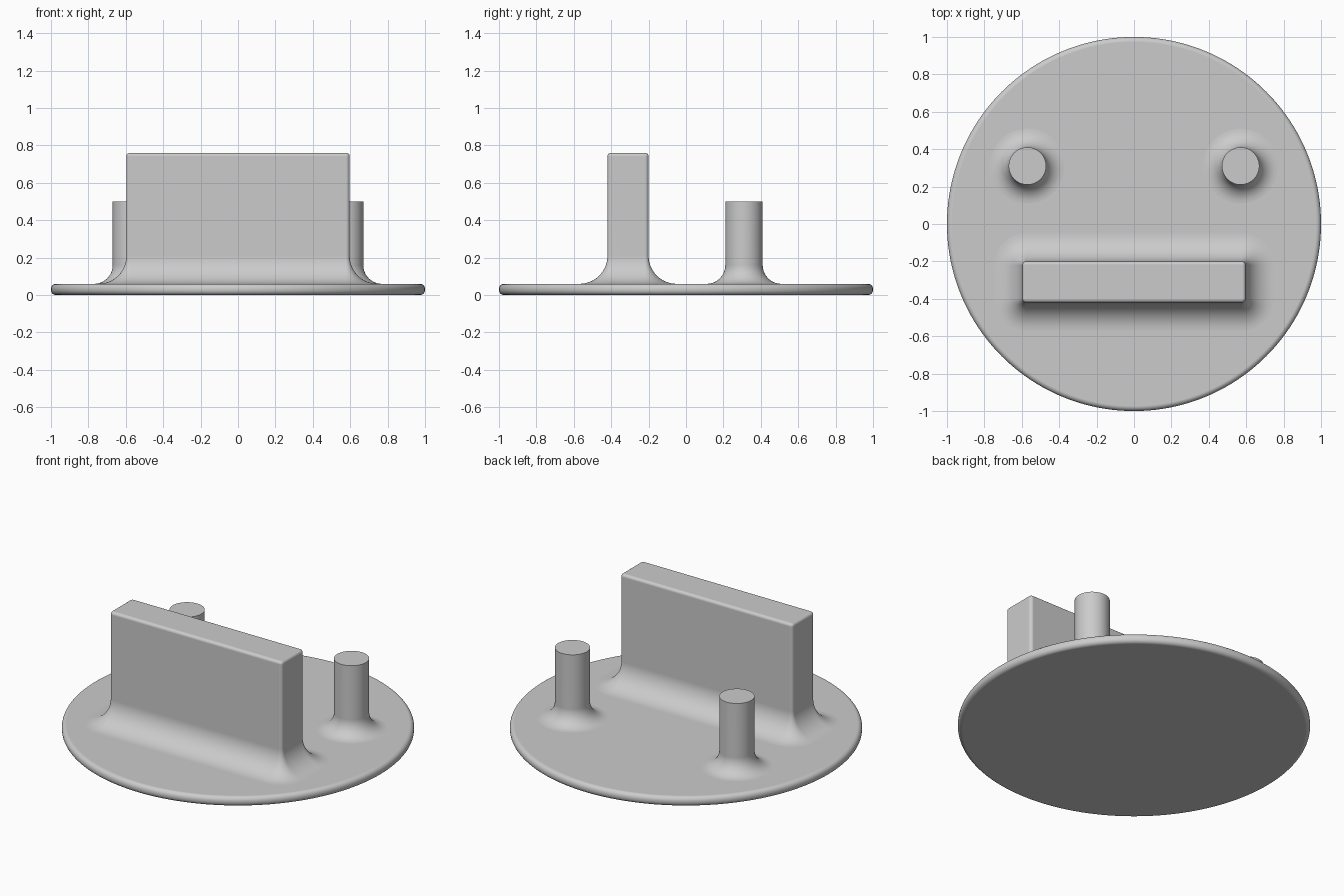
import bpy
import bmesh
from math import sin, cos, pi, radians

cube = bpy.data.objects.get("Cube")
if cube:
    bpy.data.objects.remove(cube, do_unlink=True)

# Single grey material
GREY = (0.6, 0.6, 0.6, 1.0)
grey = bpy.data.materials.new("plain_grey")
grey.use_nodes = True
grey.diffuse_color = GREY
grey.node_tree.nodes["Principled BSDF"].inputs["Base Color"].default_value = GREY


def arc(cr, cz, radius, start, end, steps=10):
    """Profile points (radius, height) along an arc, angles in degrees."""
    angles = [radians(start + (end - start) * i / steps) for i in range(steps + 1)]
    return [(cr + radius * cos(a), cz + radius * sin(a)) for a in angles]


def outline(core_x, core_y, radius, steps):
    """Rectangle core grown outwards by a radius, with round corners."""
    points = []
    for quarter, (sx, sy) in enumerate([(1, 1), (-1, 1), (-1, -1), (1, -1)]):
        count = steps + 1 if core_x else steps
        for i in range(count):
            a = (quarter + i / steps) * pi / 2
            points.append((sx * core_x + radius * cos(a), sy * core_y + radius * sin(a)))
    return points


def loft(name, profile, centre=(0, 0), core=(0, 0), steps=16):
    """Sweep a (radius, height) profile, bottom to top, round a core."""
    bm = bmesh.new()
    rings = []
    for radius, z in profile:
        rings.append([bm.verts.new((x, y, z)) for x, y in outline(*core, radius, steps)])
    for low, high in zip(rings, rings[1:]):
        for i in range(len(low)):
            j = (i + 1) % len(low)
            bm.faces.new((low[i], low[j], high[j], high[i]))
    bm.faces.new(rings[0][::-1])
    bm.faces.new(rings[-1])
    mesh = bpy.data.meshes.new(name)
    bm.to_mesh(mesh)
    bm.free()
    mesh.materials.append(grey)
    obj = bpy.data.objects.new(name, mesh)
    bpy.context.collection.objects.link(obj)
    obj.location = (*centre, 0)
    bpy.ops.object.select_all(action="DESELECT")
    obj.select_set(True)
    bpy.context.view_layer.objects.active = obj
    bpy.ops.object.shade_smooth_by_angle(angle=radians(35))
    normals = obj.modifiers.new("even_shading", "WEIGHTED_NORMAL")
    normals.keep_sharp = True
    return obj


TOP = 0.06      # upper face of the disc
ROUND = 0.027   # disc rim rounding

# Disc with a rounded rim
loft("base_disc",
     arc(1 - ROUND, ROUND, ROUND, -90, 0, 6) + arc(1 - ROUND, TOP - ROUND, ROUND, 0, 90, 6),
     steps=40)

# Upright grip, flared into the disc and softened along the top
EDGE, FLARE, HEIGHT = 0.02, 0.15, 0.76
loft("grip_bar",
     [(EDGE + FLARE, TOP - 0.02)]
     + arc(EDGE + FLARE, TOP + FLARE, FLARE, 270, 180, 14)
     + arc(0.002, HEIGHT - 0.018, 0.018, 0, 90, 6),
     centre=(0, -0.31), core=(0.577, 0.09), steps=10)

# Two round pins with flared feet
PIN, FOOT = 0.1, 0.1
for side, x in (("left", 0.57), ("right", -0.57)):
    loft(side + "_pin",
         [(PIN + FOOT, TOP - 0.02)]
         + arc(PIN + FOOT, TOP + FOOT, FOOT, 270, 180)
         + [(PIN, 0.5)],
         centre=(x, 0.31))
